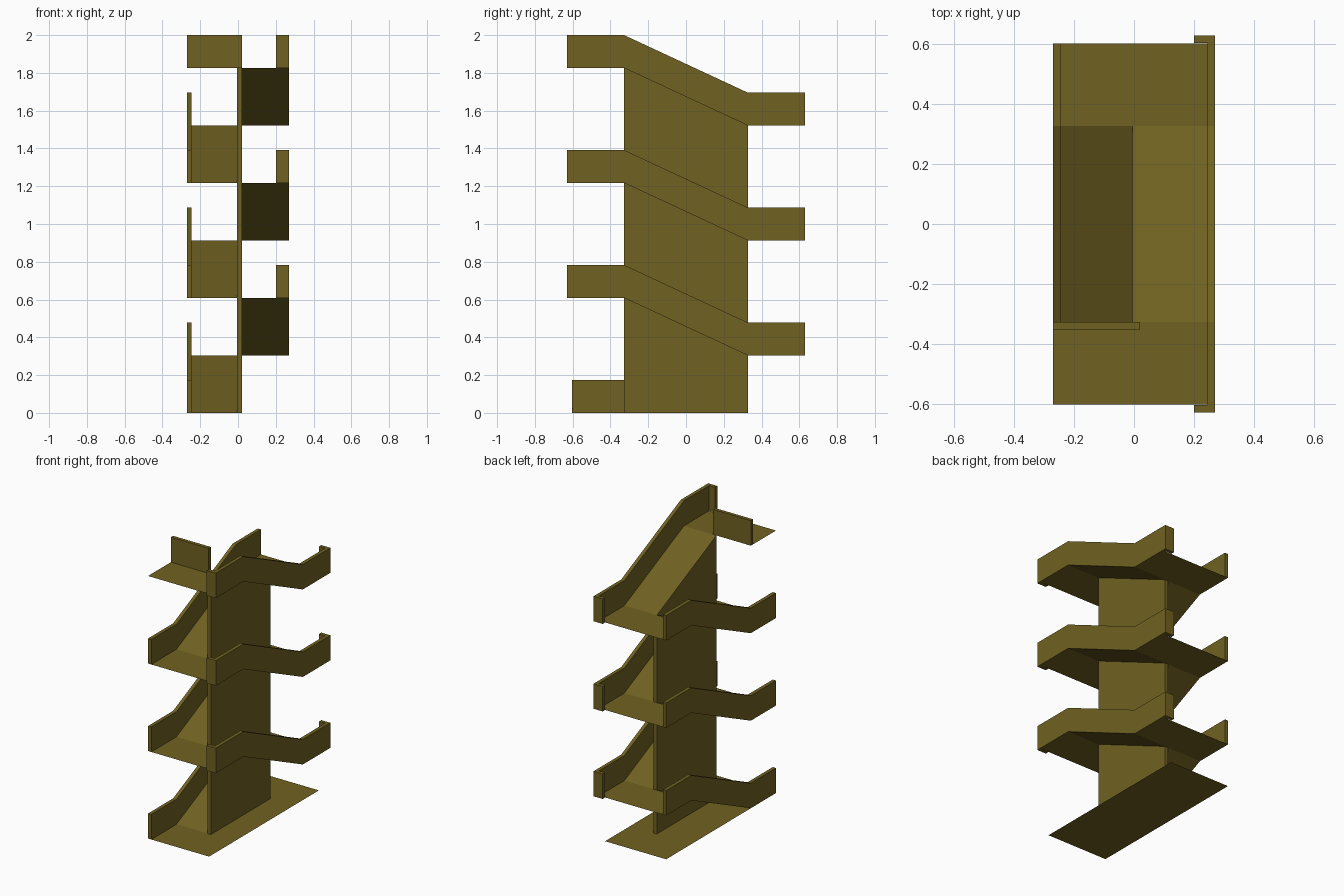
import bpy

if "Cube" in bpy.data.objects:
    bpy.data.objects.remove(bpy.data.objects["Cube"])

STEP, RAIL = 0.3043, 0.174      # rise per flight, parapet height
YR, YL = 0.327, 0.603           # ramp end, landing end
XO, XI = 0.27, 0.245            # outer and inner parapet faces
CORE = (-0.005, 0.02)           # central wall faces

mat = bpy.data.materials.new("olive")
mat.diffuse_color = (0.16, 0.12, 0.015, 1)
mat.use_nodes = True
mat.node_tree.nodes["Principled BSDF"].inputs["Base Color"].default_value = mat.diffuse_color


def make(name, verts, faces):
    me = bpy.data.meshes.new(name)
    me.from_pydata(verts, [], faces)
    me.materials.append(mat)
    ob = bpy.data.objects.new(name, me)
    bpy.context.collection.objects.link(ob)
    return ob


def prism(x0, x1, outline):
    """Extrude a (y, z) outline, counter-clockwise seen from +x."""
    n = len(outline)
    verts = [(x, y, z) for x in (x0, x1) for y, z in outline]
    faces = [tuple(range(n - 1, -1, -1)), tuple(range(n, 2 * n))]
    faces += [(i, (i + 1) % n, n + (i + 1) % n, n + i) for i in range(n)]
    return verts, faces


def box(x0, x1, y0, y1, z0, z1):
    return prism(x0, x1, [(y0, z0), (y1, z0), (y1, z1), (y0, z1)])


def merge(*parts):
    verts, faces = [], []
    for v, f in parts:
        faces += [tuple(i + len(verts) for i in face) for face in f]
        verts += v
    return verts, faces


def quad(x0, x1, y0, y1, z0, z1):
    """Thin sheet whose height goes from z0 at y0 to z1 at y1."""
    return [(x0, y0, z0), (x1, y0, z0), (x1, y1, z1), (x0, y1, z1)], [(0, 1, 2, 3)]


def parapet(x0, x1, yend, zf, zb):
    """Wall with level ends at heights zf (front) and zb (back)."""
    low = [(-yend, zf), (-YR, zf), (YR, zb), (yend, zb)]
    return prism(x0, x1, low + [(y, z + RAIL) for y, z in reversed(low)])


# ground sheet and central wall with sloping top
make("ground_floor", *quad(-XO, 0.20, -YL, YL, 0, 0))
make("central_wall", *prism(*CORE, [(-YR, 0), (YR, 0), (YR, 5 * STEP), (-YR, 6 * STEP)]))

for k in range(3):
    z0, z1, z2 = (STEP * (2 * k + i) for i in range(3))
    # left flight climbs to the back, right flight climbs to the front
    make(f"left_ramp_{k}", *quad(-XI, CORE[0], -YR, YR, z0, z1))
    make(f"right_ramp_{k}", *quad(CORE[1], XI, -YR, YR, z2, z1))
    make(f"back_landing_{k}", *quad(-XI, XI, YR, YL, z1, z1))
    left = -XO if k == 2 else -XI
    make(f"front_landing_{k}", *quad(left, XI, -YL, -YR, z2, z2))
    # outer parapets, the right one with short returns at both ends
    make(f"left_parapet_{k}", *parapet(-XO, -XI, YL, z0, z1))
    make(f"right_parapet_{k}", *merge(
        parapet(XI, XO, 0.63, z2, z1),
        box(0.20, XI, -0.63, -0.605, z2, z2 + RAIL),
        box(0.20, XI, 0.605, 0.63, z1, z1 + RAIL)))

# guard wall on the top landing
make("top_guard_wall", *box(-XO, CORE[1], -0.352, -YR, 6 * STEP, 6 * STEP + RAIL))
